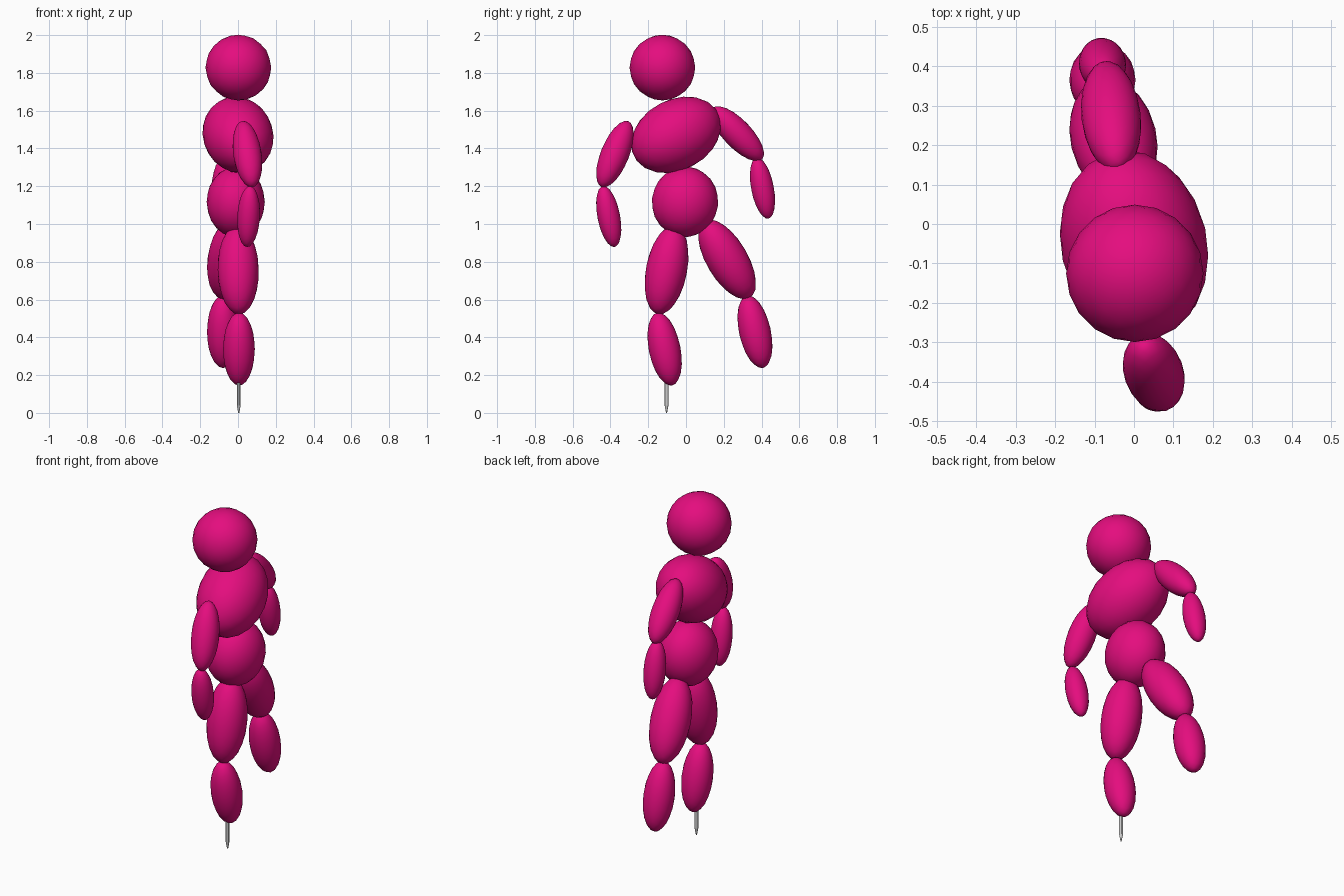
import bpy
from mathutils import Vector

if "Cube" in bpy.data.objects:
    bpy.data.objects.remove(bpy.data.objects["Cube"])

pink = bpy.data.materials.new("pink")
pink.diffuse_color = (0.78, 0.004, 0.21, 1)
pink.use_nodes = True
pink.node_tree.nodes["Principled BSDF"].inputs["Base Color"].default_value = pink.diffuse_color


def ellipsoid(name, centre, axis, radii):
    """Faceted ball stretched along an axis; radii = (side, side, along axis)."""
    bpy.ops.mesh.primitive_ico_sphere_add(subdivisions=3, radius=1)
    ob = bpy.context.object
    ob.name = name
    ob.scale = radii
    ob.rotation_euler = Vector(axis).to_track_quat('Z', 'Y').to_euler()
    ob.location = centre
    bpy.ops.object.transform_apply(location=False, rotation=True, scale=True)
    bpy.ops.object.shade_smooth()
    ob.data.materials.append(pink)
    return ob


# head and trunk
ellipsoid("head", (0.002, -0.125, 1.828), (0, 0, 1), (0.174, 0.174, 0.174))
ellipsoid("chest", (0.0, -0.052, 1.472), (-0.2, 0.87, 0.46), (0.185, 0.187, 0.254))
ellipsoid("pelvis", (-0.012, -0.005, 1.117), (0, 0.1, 1), (0.154, 0.176, 0.187))

# limbs: centre and downward direction of each segment
UPPER_ARM, FOREARM = (0.075, 0.075, 0.19), (0.06, 0.06, 0.165)
THIGH, SHIN = (0.109, 0.109, 0.24), (0.084, 0.084, 0.197)
segments = [
    ("left_upper_arm", (0.05, -0.376, 1.37), (0.14, -0.38, -0.93), UPPER_ARM),
    ("left_forearm", (0.056, -0.409, 1.04), (-0.05, 0.19, -0.98), FOREARM),
    ("right_upper_arm", (-0.058, 0.272, 1.478), (-0.08, 0.69, -0.72), UPPER_ARM),
    ("right_forearm", (-0.08, 0.405, 1.19), (-0.03, 0.19, -0.98), FOREARM),
    ("left_thigh", (0.001, -0.103, 0.757), (0.02, -0.19, -0.98), THIGH),
    ("left_shin", (0.005, -0.113, 0.338), (0.0, 0.2, -0.98), SHIN),
    ("right_thigh", (-0.052, 0.217, 0.813), (-0.12, 0.51, -0.86), THIGH),
    ("right_shin", (-0.08, 0.365, 0.43), (0.0, 0.22, -0.975), SHIN),
]
for seg in segments:
    ellipsoid(*seg)

# support pin with a tapered tip under the standing leg
bpy.ops.mesh.primitive_cylinder_add(vertices=12, radius=0.01, depth=0.17, location=(0.004, -0.103, 0.125))
bpy.context.object.name = "support_pin"
bpy.ops.object.shade_smooth_by_angle()
bpy.ops.mesh.primitive_cone_add(vertices=12, radius1=0.003, radius2=0.01, depth=0.04, location=(0.004, -0.103, 0.02))
bpy.context.object.name = "support_pin_tip"
bpy.ops.object.shade_smooth_by_angle()
